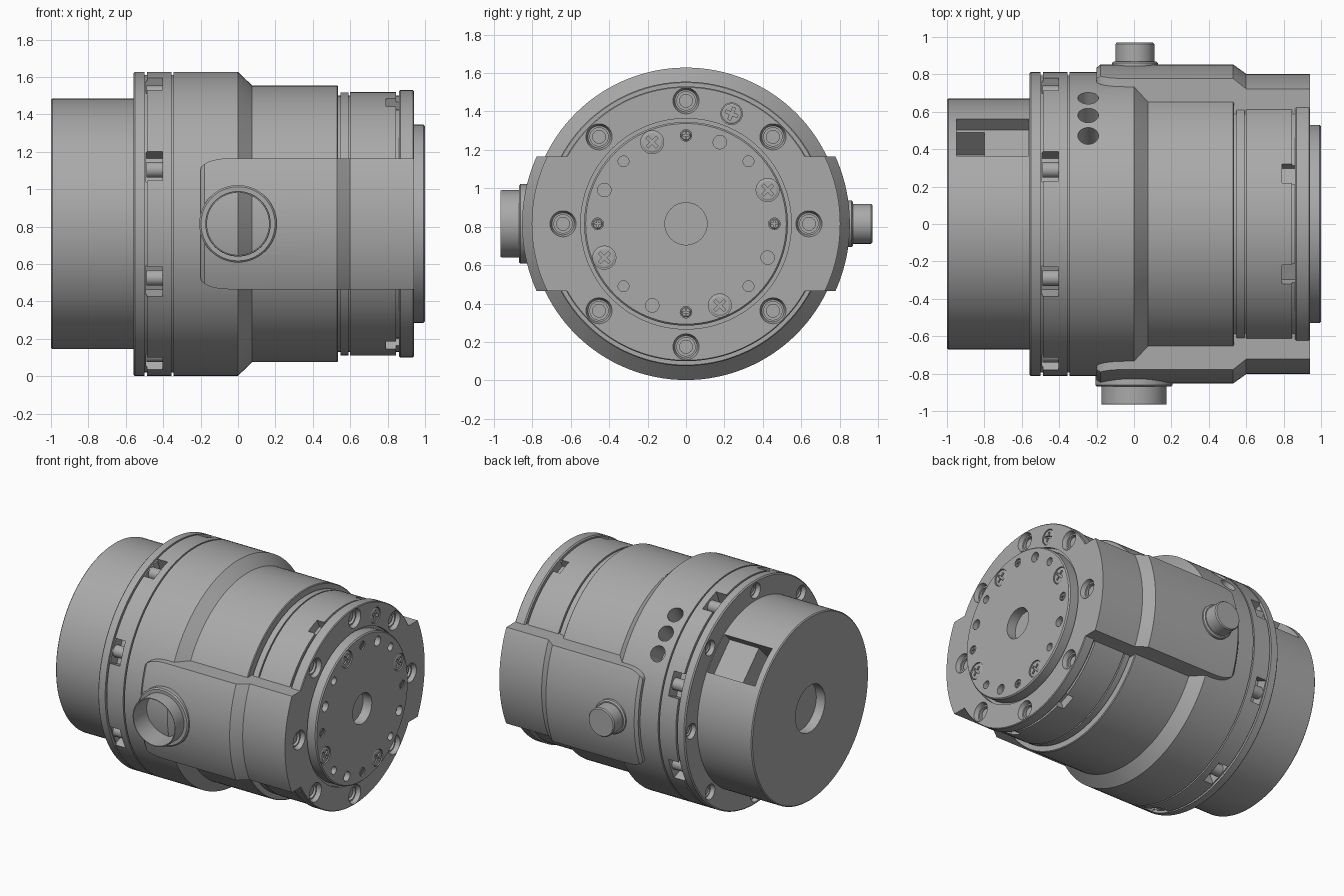
import bpy, bmesh
from math import radians, pi, sin, cos
from mathutils import Matrix

if "Cube" in bpy.data.objects:
    bpy.data.objects.remove(bpy.data.objects["Cube"])

grey = bpy.data.materials.new("machined_grey")
grey.use_nodes = True
grey.diffuse_color = (0.4, 0.4, 0.4, 1)
grey.node_tree.nodes["Principled BSDF"].inputs["Base Color"].default_value = (0.4, 0.4, 0.4, 1)

AXIS = Matrix.Translation((0, 0, 0.815))   # main axis of the unit runs along x
EIGHTH = pi / 4
parts = []


# Frames: local x is the drilling / turning direction
def axial(x, angle=0, r=0, flip=False, roll=0):
    m = AXIS @ Matrix.Rotation(angle, 4, 'X') @ Matrix.Translation((x, r, 0)) @ Matrix.Rotation(roll, 4, 'X')
    return m @ Matrix.Rotation(pi, 4, 'Z') if flip else m


def radial(x, angle):
    return AXIS @ Matrix.Rotation(angle, 4, 'X') @ Matrix.Translation((x, 0, 0)) @ Matrix.Rotation(pi / 2, 4, 'Z')


def revolve(bm, profile, frame=AXIS, n=32, ring=False):
    """Turn (x, radius) points around local x; ring closes the profile on itself."""
    loops = [[bm.verts.new(frame @ Matrix.Rotation(2 * pi * i / n, 4, 'X') @ Matrix.Translation((x, r, 0)).translation)
              for i in range(n)] for x, r in profile]
    pairs = list(zip(loops, loops[1:]))
    if ring:
        pairs.append((loops[-1], loops[0]))
    else:
        bm.faces.new(loops[0])
        bm.faces.new(loops[-1])
    for a, b in pairs:
        for i in range(n):
            j = (i + 1) % n
            bm.faces.new((a[i], a[j], b[j], b[i]))


def prism(bm, outline, start, end, frame):
    """Extrude a (y, z) outline along local x."""
    revolve_ends = [[bm.verts.new(frame @ Matrix.Translation((x, y, z)).translation) for y, z in outline]
                    for x in (start, end)]
    a, b = revolve_ends
    bm.faces.new(a)
    bm.faces.new(b)
    for i in range(len(a)):
        j = (i + 1) % len(a)
        bm.faces.new((a[i], a[j], b[j], b[i]))


def rect(y0, y1, z0, z1):
    return [(y0, z0), (y1, z0), (y1, z1), (y0, z1)]


def cross(size, w):
    q = [(w, w), (w, size), (-w, size)]
    pts = []
    for k in range(4):
        for y, z in q[:1] + q[1:]:
            for _ in range(k):
                y, z = -z, y
            pts.append((y, z))
    return pts


def finish(name, bm):
    bmesh.ops.recalc_face_normals(bm, faces=bm.faces)
    mesh = bpy.data.meshes.new(name)
    bm.to_mesh(mesh)
    bm.free()
    mesh.materials.append(grey)
    ob = bpy.data.objects.new(name, mesh)
    bpy.context.collection.objects.link(ob)
    parts.append(ob)
    return ob


def turned(name, profile, frame=AXIS, n=128, ring=False):
    bm = bmesh.new()
    revolve(bm, profile, frame, n, ring)
    return finish(name, bm)


def combine(ob, tool, operation='DIFFERENCE'):
    mod = ob.modifiers.new("shape", 'BOOLEAN')
    mod.object, mod.operation, mod.solver = tool, operation, 'EXACT'
    bpy.context.view_layer.objects.active = ob
    bpy.ops.object.modifier_apply(modifier=mod.name)
    parts.remove(tool)
    bpy.data.objects.remove(tool)


def hole(bm, r, depth, frame):
    revolve(bm, [(-depth, r), (0.05, r)], frame)


def sunk_hole(bm, r, depth, frame):
    revolve(bm, [(-depth, r * 0.7), (-0.03, r * 0.7), (-0.03, r * 0.85), (0, r), (0.02, r)], frame)


# Rear drum with centre bore and a stepped window
drum = turned("rear_drum", [(-1, 0.663), (-0.993, 0.67), (-0.5, 0.67)])
bm = bmesh.new()
hole(bm, 0.17, 0.07, axial(-1, flip=True))
prism(bm, rect(0.565, 0.95, -0.14, 0.14), 0.57, 0.8, radial(0, EIGHTH))
combine(drum, finish("drum_cutter", bm))
bm = bmesh.new()
prism(bm, rect(0.8, 0.95, -0.12, 0.14), 0.4, 0.7, radial(0, EIGHTH))
combine(drum, finish("window_cutter", bm))

# Main housing with grooves
housing = turned("housing", [
    (-0.56, 0.805), (-0.552, 0.813), (-0.5, 0.813), (-0.5, 0.795), (-0.487, 0.795), (-0.487, 0.813),
    (-0.355, 0.813), (-0.355, 0.795), (-0.345, 0.795), (-0.345, 0.813), (0, 0.813), (0.075, 0.74),
    (0.53, 0.74), (0.535, 0.735), (0.535, 0.685), (0.547, 0.685), (0.547, 0.703), (0.59, 0.703),
    (0.59, 0.685), (0.6, 0.685), (0.6, 0.705), (0.845, 0.705), (0.845, 0.685), (0.87, 0.685)])
bm = bmesh.new()
for k in range(8):
    sunk_hole(bm, 0.055, 0.05, axial(-0.56, k * EIGHTH, 0.74, flip=True))
    prism(bm, rect(0.405, 0.492, -0.085, 0.085), 0.71, 0.9, radial(0, (k + 0.5) * EIGHTH))
for a in (34, 44.3, 54.5):
    hole(bm, 0.055, 0.16, radial(-0.245, radians(a)) @ Matrix.Translation((0.813, 0, 0)))
for a in (67.5, 112.5, 247.5, 292.5):
    prism(bm, rect(-0.88, -0.79, -0.055, 0.055), 0.64, 0.8, radial(0, radians(a)))
combine(housing, finish("housing_cutter", bm))

# Clamp bolts lying in the ring slots
bm = bmesh.new()
for k in range(8):
    revolve(bm, [(-0.49, 0.042), (-0.4, 0.042)], axial(0, (k + 0.5) * EIGHTH, 0.755), 24)
finish("ring_slot_bolts", bm)

# Side plates: a turned shell trimmed to a rounded outline on both sides
carrier = turned("front_flange_and_side_plates",
                 [(-0.2, 0.835), (-0.18, 0.853), (0.53, 0.853), (0.6, 0.803), (0.94, 0.803)])
corner = [(0.05 + 0.15 * sin(t), 0.29 + 0.06 * cos(t)) for t in [i * pi / 16 for i in range(9)]]
outline = [(-1.1, 0.35)] + corner + [(y, -z) for y, z in reversed(corner)] + [(-1.1, -0.35)]
bm = bmesh.new()
for a in (0, pi):
    prism(bm, outline, 0.56, 1, radial(0, a))
combine(carrier, finish("plate_trim", bm), 'INTERSECT')

# Front flange joined to the plates, then drilled
flange = turned("flange", [(0.86, 0.707), (0.868, 0.715), (0.935, 0.715), (0.94, 0.71),
                           (0.94, 0.548), (0.92, 0.548)])
combine(carrier, flange, 'UNION')
bm = bmesh.new()
for k in range(8):
    sunk_hole(bm, 0.068, 0.06, axial(0.94, k * EIGHTH, 0.64))
hole(bm, 0.056, 0.02, axial(0.94, 1.5 * EIGHTH, 0.62))
revolve(bm, [(0.4, 0.168), (1, 0.168)], radial(0, pi), 64)
combine(carrier, finish("flange_cutter", bm))

# Output disc with a circle of sixteen holes
disc = turned("output_disc", [(0.9, 0.53), (0.992, 0.53), (1, 0.522)])
screws = [(0.94, 1.5 * EIGHTH, 0.62, 0.053, 0)]
bm = bmesh.new()
hole(bm, 0.11, 0.07, axial(1))
for k in range(16):
    angle = k * EIGHTH / 2
    size = (0.03, 0.06, 0.028, 0.035)[k % 4]
    hole(bm, size, 0.012 if k % 4 < 2 else 0.04, axial(1, angle, 0.46))
    if k % 4 < 2:
        screws.append((1, angle, 0.46, size - 0.004, (k % 4) * EIGHTH - angle))
combine(disc, finish("disc_cutter", bm))

# Cross-head screws
bm, cut = bmesh.new(), bmesh.new()
for x, angle, r, size, roll in screws:
    frame = axial(x, angle, r, roll=roll)
    revolve(bm, [(-0.03, size), (-0.006, size), (-0.002, size * 0.85)], frame, 24)
    prism(cut, cross(size * 0.65, size * 0.14), -0.02, 0.02, frame)
combine(finish("cross_head_screws", bm), finish("cross_cutter", cut))

# Bolts seated in the flange and rear ring holes
bm = bmesh.new()
for k in range(8):
    revolve(bm, [(-0.07, 0.036), (-0.04, 0.036)], axial(0.94, k * EIGHTH, 0.64), 24)
    revolve(bm, [(-0.06, 0.03), (-0.035, 0.03)], axial(-0.56, k * EIGHTH, 0.74, flip=True), 24)
finish("seated_bolts", bm)

# Open socket on the front and solid knob on the back
turned("front_socket", [(0.7, 0.166), (0.7, 0.19), (0.83, 0.207), (0.862, 0.207), (0.87, 0.198), (0.87, 0.175),
                        (0.96, 0.175), (0.965, 0.172), (0.965, 0.166)], radial(0, pi), 64, ring=True)
turned("back_knob", [(0.8, 0.122), (0.862, 0.122), (0.87, 0.112), (0.87, 0.104), (0.962, 0.104), (0.97, 0.097)],
       radial(0.005, 0), 64)

# Smooth turned surfaces, keep machined edges sharp
bpy.ops.object.select_all(action='DESELECT')
for ob in parts:
    ob.select_set(True)
bpy.context.view_layer.objects.active = parts[0]
bpy.ops.object.shade_smooth_by_angle(angle=radians(25))
